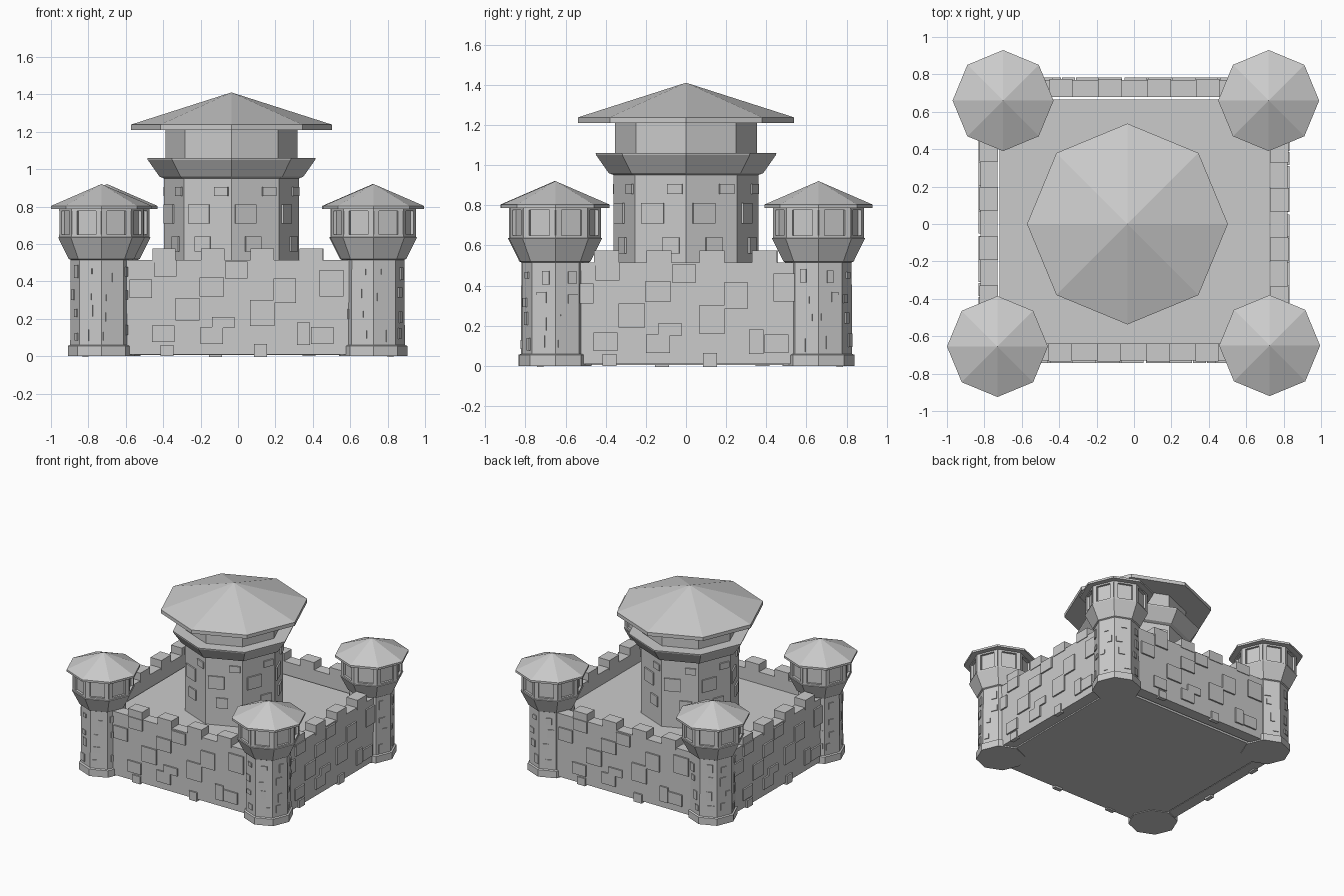
import bpy, bmesh, random
from math import pi, cos, sin
from mathutils import Matrix, Vector

if "Cube" in bpy.data.objects:
    bpy.data.objects.remove(bpy.data.objects["Cube"])

random.seed(4)


def finish(name, bm):
    bmesh.ops.recalc_face_normals(bm, faces=bm.faces[:])
    me = bpy.data.meshes.new(name)
    bm.to_mesh(me)
    bm.free()
    ob = bpy.data.objects.new(name, me)
    bpy.context.collection.objects.link(ob)
    return ob


def lathe(bm, cx, cy, profile, n=8):
    """Octagonal solid from (radius, z) points, capped at both ends."""
    rings = []
    for r, z in profile:
        if r == 0:
            rings.append([bm.verts.new((cx, cy, z))])
        else:
            rings.append([bm.verts.new((cx + r * cos(2 * pi * i / n), cy + r * sin(2 * pi * i / n), z))
                          for i in range(n)])
    for a, b in zip(rings, rings[1:]):
        for i in range(n):
            j = (i + 1) % n
            bm.faces.new([a[i], a[j], b[0]] if len(b) == 1 else [a[i], a[j], b[j], b[i]])
    for ring in (rings[0], rings[-1]):
        if len(ring) > 1:
            bm.faces.new(ring)


def box(bm, lo, hi, matrix=Matrix()):
    lo, hi = Vector(lo), Vector(hi)
    m = matrix @ Matrix.Translation((lo + hi) / 2) @ Matrix.Diagonal((*(hi - lo), 1))
    bmesh.ops.create_cube(bm, size=1, matrix=m)


def face_frame(cx, cy, angle):
    """Local x points outward at the given angle, local y runs sideways."""
    return Matrix.Translation((cx, cy, 0)) @ Matrix.Rotation(angle, 4, 'Z')


# Courtyard block
bm = bmesh.new()
box(bm, (-0.72, -0.645, 0.005), (0.725, 0.665, 0.42))
finish("courtyard_floor", bm)

# Curtain walls: the same wall with merlons and raised stones on four sides
STONES = [(-0.52, 0.36, 0.12, 0.10), (-0.01, 0.46, 0.12, 0.09), (-0.14, 0.37, 0.13, 0.10),
          (0.25, 0.35, 0.12, 0.13), (0.13, 0.23, 0.13, 0.14), (0.50, 0.39, 0.13, 0.14),
          (-0.27, 0.25, 0.13, 0.12), (-0.40, 0.12, 0.12, 0.09), (-0.38, 0.03, 0.07, 0.06),
          (-0.14, 0.11, 0.12, 0.09), (-0.08, 0.18, 0.12, 0.06), (0.35, 0.12, 0.07, 0.12),
          (0.45, 0.11, 0.12, 0.09), (0.12, 0.03, 0.07, 0.07), (-0.39, 0.47, 0.12, 0.09)]
WALLS = {"front_wall": (0, -0.73, -90, 0.6), "right_wall": (0.82, 0, 0, 0.55),
         "back_wall": (0, 0.77, 90, 0.6), "left_wall": (-0.82, 0, 180, 0.55)}
for name, (x, y, deg, half) in WALLS.items():
    bm = bmesh.new()
    m = face_frame(x, y, deg * pi / 180)
    box(bm, (-0.09, -half, 0.01), (0, half, 0.515), m)
    for u in (-0.395, -0.135, 0.13, 0.39):
        box(bm, (-0.092, u - 0.062, 0.50), (0.005, u + 0.062, 0.575), m)
    for u, z, w, h in STONES:
        box(bm, (-0.02, u - w / 2, z - h / 2), (0.012, u + w / 2, z + h / 2), m)
    finish(name, bm)

# Corner towers
TOWERS = {"front_left": (-0.73, -0.655), "front_right": (0.725, -0.65),
          "back_left": (-0.70, 0.66), "back_right": (0.72, 0.66)}
for name, (x, y) in TOWERS.items():
    # shaft with plinth and flared head
    bm = bmesh.new()
    lathe(bm, x, y, [(0.18, 0), (0.18, 0.055), (0.167, 0.06), (0.165, 0.515), (0.175, 0.52),
                     (0.232, 0.635), (0.218, 0.64)])
    # raised stones on every face
    for k in range(8):
        m = face_frame(x, y, pi / 8 + k * pi / 4)
        for row in range(4):
            u, z = random.uniform(-0.035, 0.035), 0.12 + row * 0.105 + random.uniform(-0.02, 0.02)
            w, h = random.uniform(0.03, 0.05), random.uniform(0.03, 0.07)
            box(bm, (0.14, u - w / 2, z - h / 2), (0.160, u + w / 2, z + h / 2), m)
    finish(name + "_tower", bm)

    # lookout: recessed panels between corner posts, with sill and lintel
    bm = bmesh.new()
    lathe(bm, x, y, [(0.207, 0.63), (0.207, 0.795)])
    lathe(bm, x, y, [(0.226, 0.635), (0.226, 0.65)])
    lathe(bm, x, y, [(0.226, 0.775), (0.226, 0.795)])
    for k in range(8):
        m = face_frame(x, y, pi / 8 + k * pi / 4)
        for s in (-1, 1):
            a, b = sorted((s * 0.055, s * 0.085))
            box(bm, (0.17, a, 0.645), (0.209, b, 0.78), m)
    finish(name + "_lookout", bm)

    bm = bmesh.new()
    lathe(bm, x, y, [(0.27, 0.787), (0.27, 0.803), (0, 0.92)])
    finish(name + "_roof", bm)

# Central keep
KX = -0.035
bm = bmesh.new()
lathe(bm, KX, 0, [(0.36, 0.41), (0.36, 0.95), (0.385, 0.96), (0.448, 1.05), (0.45, 1.06), (0.353, 1.06),
                  (0.353, 1.22)])
for k in range(8):
    m = face_frame(KX, 0, pi / 8 + k * pi / 4)
    for u, z, w, h in ((random.uniform(-0.06, 0.0), 0.76, 0.12, 0.1), (0.08, 0.88, 0.08, 0.05),
                       (random.uniform(-0.05, 0.06), 0.60, 0.09, 0.08)):
        box(bm, (0.30, u - w / 2, z - h / 2), (0.343, u + w / 2, z + h / 2), m)
finish("keep", bm)

bm = bmesh.new()
lathe(bm, KX, 0, [(0.537, 1.21), (0.537, 1.238), (0, 1.41)])
finish("keep_roof", bm)
